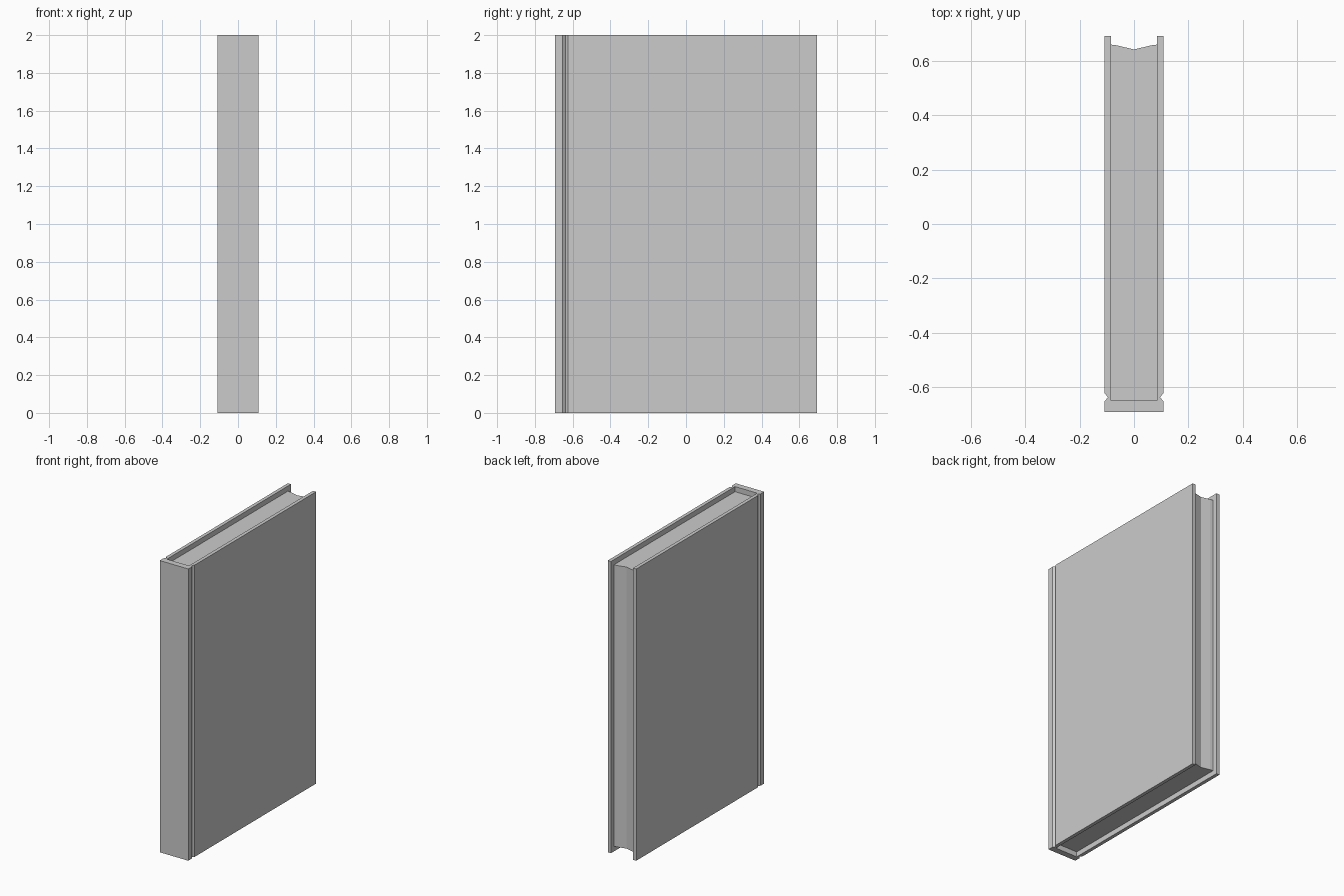
import bpy
import bmesh

if "Cube" in bpy.data.objects:
    bpy.data.objects.remove(bpy.data.objects["Cube"])


def mirrored(half):
    """Close a right-hand half outline by mirroring it across x = 0."""
    return half + [(-x, y) for x, y in reversed(half) if x > 0]


def prism(name, outline, z0, z1):
    """Extrude a flat xy outline from z0 up to z1."""
    bm = bmesh.new()
    face = bm.faces.new([bm.verts.new((x, y, z0)) for x, y in outline])
    ext = bmesh.ops.extrude_face_region(bm, geom=[face])
    top = [v for v in ext["geom"] if isinstance(v, bmesh.types.BMVert)]
    bmesh.ops.translate(bm, verts=top, vec=(0, 0, z1 - z0))
    bmesh.ops.recalc_face_normals(bm, faces=bm.faces)
    mesh = bpy.data.meshes.new(name)
    bm.to_mesh(mesh)
    bm.free()
    obj = bpy.data.objects.new(name, mesh)
    bpy.context.collection.objects.link(obj)
    return obj


OUT, INN = 0.108, 0.084      # outer and inner half width of the cover
END, SPINE = 0.693, -0.651   # cover end and inner face of the spine
INSET = 0.035                # pages sit below the cover edges

# Cover: U-shaped section with a V-shaped hinge groove on each side
cover_half = [
    (OUT, -END), (OUT, -0.653), (OUT - 0.012, -0.638), (OUT, -0.624),
    (OUT, END), (INN, END), (INN, SPINE),
]
prism("book_cover", mirrored(cover_half), 0, 2)

# Page block: fore edge is hollowed towards the middle
page_half = [(INN, SPINE), (INN, 0.661), (0.062, 0.658), (0, 0.643)]
prism("page_block", mirrored(page_half), INSET, 2 - INSET)
